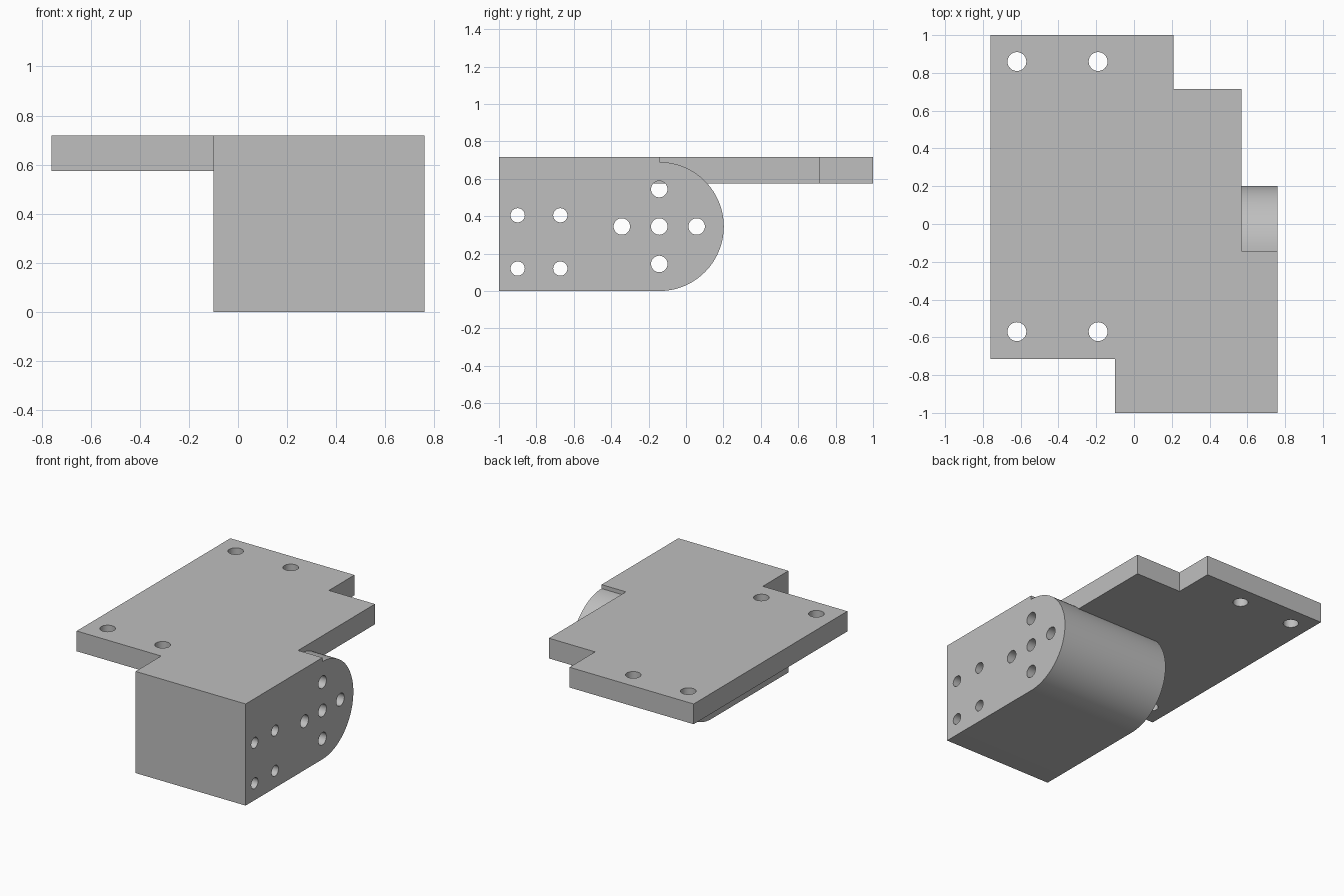
import bpy, bmesh, math
from mathutils import Matrix, Vector

default = bpy.data.objects.get("Cube")
if default:
    bpy.data.objects.remove(default, do_unlink=True)

grey = bpy.data.materials.new("plain grey")
grey.use_nodes = True
colour = (0.52, 0.52, 0.52, 1)
grey.diffuse_color = colour
grey.node_tree.nodes["Principled BSDF"].inputs["Base Color"].default_value = colour


def add_object(name, bm):
    bmesh.ops.recalc_face_normals(bm, faces=bm.faces)
    mesh = bpy.data.meshes.new(name)
    bm.to_mesh(mesh)
    bm.free()
    mesh.materials.append(grey)
    obj = bpy.data.objects.new(name, mesh)
    bpy.context.collection.objects.link(obj)
    return obj


def extrude(name, points, offset):
    bm = bmesh.new()
    face = bm.faces.new([bm.verts.new(p) for p in points])
    grown = bmesh.ops.extrude_face_region(bm, geom=[face])["geom"]
    moved = [g for g in grown if isinstance(g, bmesh.types.BMVert)]
    bmesh.ops.translate(bm, verts=moved, vec=Vector(offset))
    return add_object(name, bm)


def drills(name, holes, turn):
    # One helper object holding every drill of a part
    bm = bmesh.new()
    for centre, radius in holes:
        bmesh.ops.create_cone(bm, cap_ends=True, segments=40, radius1=radius, radius2=radius,
                              depth=3, matrix=Matrix.Translation(centre) @ turn)
    obj = add_object(name, bm)
    obj.hide_render = True
    return obj


def cut(obj, cutter):
    mod = obj.modifiers.new("cut", "BOOLEAN")
    mod.operation = "DIFFERENCE"
    mod.solver = "EXACT"
    mod.object = cutter
    bpy.context.view_layer.objects.active = obj
    bpy.ops.object.modifier_apply(modifier=mod.name)


LEFT, RIGHT, TOP, UNDER = -0.1, 0.76, 0.718, 0.575
AXIS_Y, AXIS_Z = -0.143, 0.345

# Mounting plate with notched corners and four screw holes
outline = [(-0.76, -0.715), (0.21, -0.715), (0.21, -0.43), (0.57, -0.43),
           (0.57, 0.715), (0.21, 0.715), (0.21, 1), (-0.76, 1)]
plate = extrude("mounting_plate", [(x, y, UNDER) for x, y in outline], (0, 0, TOP - UNDER))
plate_drills = drills("plate_drills", [((x, y, 0.6), 0.05) for x in (-0.62, -0.19)
                                       for y in (-0.57, 0.86)], Matrix.Identity(4))
cut(plate, plate_drills)

# Block with a rounded back end, made from a side profile
arc = [-math.pi / 2 + math.pi * i / 48 for i in range(49)]
profile = [(-1, 0)] + [(AXIS_Y + AXIS_Z * math.cos(a), AXIS_Z + AXIS_Z * math.sin(a)) for a in arc]
profile += [(AXIS_Y, TOP), (-1, TOP)]
block = extrude("rounded_block", [(LEFT, y, z) for y, z in profile], (RIGHT - LEFT, 0, 0))

# Cross of five bolt holes and square of four smaller ones
cross = [(0, 0), (0.2, 0), (-0.2, 0), (0, 0.2), (0, -0.2)]
holes = [((0.3, AXIS_Y + y, AXIS_Z + z), 0.044) for y, z in cross]
holes += [((0.3, y, z), 0.038) for y in (-0.9, -0.672) for z in (0.12, 0.405)]
block_drills = drills("block_drills", holes, Matrix.Rotation(math.pi / 2, 4, "Y"))
cut(block, block_drills)
cut(block, plate)

for helper in (plate_drills, block_drills):
    bpy.data.objects.remove(helper, do_unlink=True)

# Smooth round surfaces, sharp edges elsewhere
bpy.ops.object.select_all(action="DESELECT")
for part in (plate, block):
    part.select_set(True)
bpy.context.view_layer.objects.active = block
bpy.ops.object.shade_smooth_by_angle(angle=math.radians(30))
